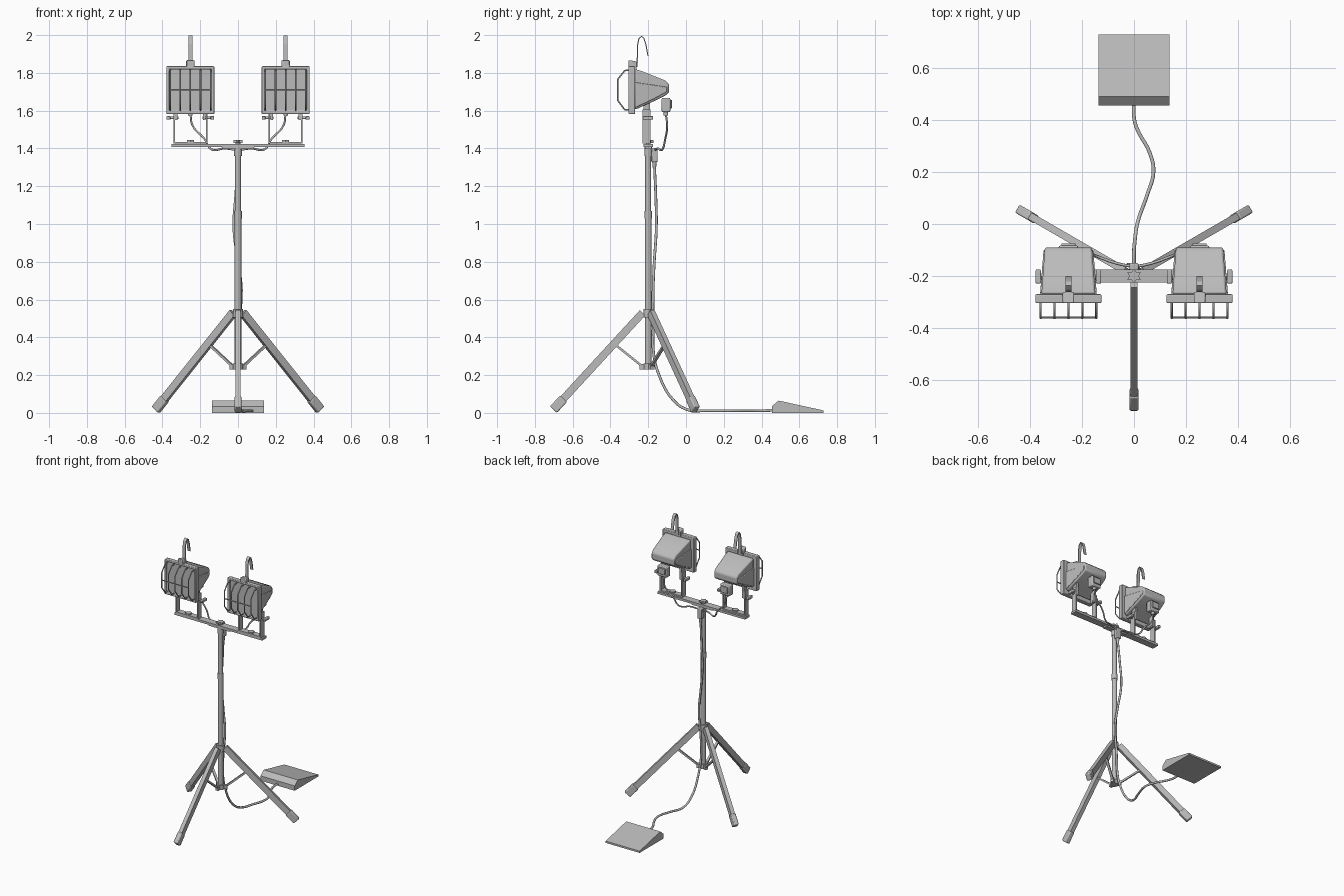
import bpy, bmesh, math
from mathutils import Vector, Matrix

cube = bpy.data.objects.get("Cube")
if cube:
    bpy.data.objects.remove(cube, do_unlink=True)

grey = bpy.data.materials.new("plain grey")
grey.use_nodes = True
grey.diffuse_color = (0.5, 0.5, 0.5, 1)
grey.node_tree.nodes["Principled BSDF"].inputs["Base Color"].default_value = (0.5, 0.5, 0.5, 1)

POLE_Y = -0.2


def finish(name, bm, bevel=0, smooth=False):
    bmesh.ops.recalc_face_normals(bm, faces=bm.faces[:])
    mesh = bpy.data.meshes.new(name)
    bm.to_mesh(mesh)
    bm.free()
    mesh.materials.append(grey)
    ob = bpy.data.objects.new(name, mesh)
    bpy.context.collection.objects.link(ob)
    if bevel:
        mod = ob.modifiers.new("soft edges", "BEVEL")
        mod.width, mod.segments, mod.limit_method = bevel, 2, "ANGLE"
    if smooth or bevel:
        bpy.ops.object.select_all(action="DESELECT")
        ob.select_set(True)
        bpy.context.view_layer.objects.active = ob
        bpy.ops.object.shade_smooth_by_angle(angle=math.radians(40))
    return ob


def box(name, centre, size, bevel=0):
    bm = bmesh.new()
    bmesh.ops.create_cube(bm, size=1)
    bmesh.ops.scale(bm, vec=size, verts=bm.verts)
    bmesh.ops.translate(bm, vec=centre, verts=bm.verts)
    return finish(name, bm, bevel)


def frame(a, b):
    # local z along a->b, local y upright
    z = (b - a).normalized()
    ref = Vector((0, 0, 1)) if abs(z.z) < 0.99 else Vector((0, 1, 0))
    x = ref.cross(z).normalized()
    rot = Matrix((x, z.cross(x), z)).transposed().to_4x4()
    return Matrix.Translation((a + b) / 2) @ rot


def beam(name, a, b, width, depth, bevel=0):
    a, b = Vector(a), Vector(b)
    bm = bmesh.new()
    bmesh.ops.create_cube(bm, size=1)
    bmesh.ops.scale(bm, vec=(width, depth, (b - a).length), verts=bm.verts)
    bm.transform(frame(a, b))
    return finish(name, bm, bevel)


def rod(name, a, b, r, sides=16, r2=None):
    a, b = Vector(a), Vector(b)
    bm = bmesh.new()
    bmesh.ops.create_cone(bm, cap_ends=True, segments=sides, radius1=r,
                          radius2=r if r2 is None else r2, depth=(b - a).length)
    bm.transform(frame(a, b))
    return finish(name, bm, smooth=True)


def prism(name, profile, x, half, bevel=0, taper=None):
    # side profile (y, z) extruded across x; taper maps y to a width factor
    bm = bmesh.new()
    rings = []
    for s in (-1, 1):
        rings.append([bm.verts.new((x + s * half * (taper(y) if taper else 1), y, z))
                      for y, z in profile])
        bm.faces.new(rings[-1])
    for i in range(len(profile)):
        j = (i + 1) % len(profile)
        bm.faces.new((rings[0][i], rings[0][j], rings[1][j], rings[1][i]))
    return finish(name, bm, bevel)


def tube(name, points, r, smooth_path=True):
    curve = bpy.data.curves.new(name, "CURVE")
    curve.dimensions = "3D"
    curve.bevel_depth, curve.bevel_resolution = r, 2
    curve.use_fill_caps = True
    curve.resolution_u = 5
    if smooth_path:
        sp = curve.splines.new("BEZIER")
        sp.bezier_points.add(len(points) - 1)
        for bp, p in zip(sp.bezier_points, points):
            bp.co = p
            bp.handle_left_type = bp.handle_right_type = "AUTO"
    else:
        sp = curve.splines.new("POLY")
        sp.points.add(len(points) - 1)
        for pt, p in zip(sp.points, points):
            pt.co = (*p, 1)
    curve.materials.append(grey)
    ob = bpy.data.objects.new(name, curve)
    bpy.context.collection.objects.link(ob)
    bpy.ops.object.select_all(action="DESELECT")
    ob.select_set(True)
    bpy.context.view_layer.objects.active = ob
    bpy.ops.object.convert(target="MESH")


# Central pole and collars
for name, z0, z1, r in (("lower_pole", 0.23, 1.05, 0.018), ("upper_pole", 1.05, 1.41, 0.016),
                        ("pole_joint", 1.03, 1.07, 0.02), ("bottom_collar", 0.23, 0.262, 0.026),
                        ("leg_collar", 0.505, 0.55, 0.026), ("top_collar", 1.36, 1.41, 0.021)):
    rod(name, (0, POLE_Y, z0), (0, POLE_Y, z1), r)

# Three folding legs with feet and braces
for side, deg in (("front", -90), ("left", 30), ("right", 150)):
    out = Vector((math.cos(math.radians(deg)), math.sin(math.radians(deg)), 0))

    def at(r, z):
        return out * r + Vector((0, POLE_Y, z))
    top, end = at(0.03, 0.53), at(0.502, 0.017)
    back = (top - end).normalized()
    beam(side + "_leg", top, end + back * 0.01, 0.028, 0.04)
    beam(side + "_foot", end + back * 0.08, end, 0.035, 0.05, 0.006)
    beam(side + "_brace", at(0.185, 0.37), at(0.03, 0.245), 0.016, 0.012)
    beam(side + "_brace_lug", at(0.01, 0.245), at(0.045, 0.245), 0.022, 0.028)

# Crossbar with clamp and star knob
box("crossbar", (0, POLE_Y, 1.416), (0.705, 0.05, 0.016))
box("crossbar_clamp", (0, POLE_Y, 1.404), (0.17, 0.036, 0.012))
rod("knob_stem", (0, POLE_Y, 1.42), (0, POLE_Y, 1.436), 0.012)
bm = bmesh.new()
star = [bm.verts.new(((0.029 if i % 2 else 0.018) * math.cos(i * math.pi / 6),
                      POLE_Y + (0.029 if i % 2 else 0.018) * math.sin(i * math.pi / 6), 1.43))
        for i in range(12)]
face = bm.faces.new(star)
ext = bmesh.ops.extrude_face_region(bm, geom=[face])["geom"]
bmesh.ops.translate(bm, vec=(0, 0, 0.014), verts=[v for v in ext if isinstance(v, bmesh.types.BMVert)])
finish("star_knob", bm)


def body_taper(y):
    return 1 - 0.13 * (y + 0.27) / 0.18


for side, s in (("left", 1), ("right", -1)):
    cx = 0.252 * s
    # Housing: tapered shell plus slightly wider lower tiers
    prism(side + "_lamp_housing", [(-0.27, 1.605), (-0.27, 1.82), (-0.235, 1.81), (-0.11, 1.76),
                                   (-0.09, 1.74), (-0.09, 1.695), (-0.11, 1.68), (-0.17, 1.65)],
          cx, 0.104, 0.008, body_taper)
    prism(side + "_lamp_skirt", [(-0.27, 1.615), (-0.27, 1.75), (-0.1, 1.725),
                                 (-0.1, 1.7), (-0.17, 1.662)], cx, 0.109, 0.004, body_taper)
    # Front frame with recessed glass
    bm = bmesh.new()
    bmesh.ops.create_cube(bm, size=1)
    bmesh.ops.scale(bm, vec=(0.253, 0.034, 0.253), verts=bm.verts)
    bmesh.ops.translate(bm, vec=(cx, -0.287, 1.709), verts=bm.verts)
    bm.normal_update()
    front = [f for f in bm.faces if f.normal.y < -0.9]
    bmesh.ops.inset_region(bm, faces=front, thickness=0.02)
    bmesh.ops.inset_region(bm, faces=front, thickness=0.003, depth=-0.012)
    finish(side + "_lamp_frame", bm, 0.004)
    # Wire guard
    for i in range(5):
        x = cx + (i - 2) * 0.0535
        tube(side + "_guard_wire", [(x, -0.298, 1.815), (x, -0.325, 1.812), (x, -0.362, 1.765),
                                    (x, -0.362, 1.655), (x, -0.325, 1.606), (x, -0.298, 1.603)],
             0.0042, False)
    rod(side + "_guard_crossbar", (cx - 0.107, -0.36, 1.71), (cx + 0.107, -0.36, 1.71), 0.004, 8)
    # Hanging hook on its block
    prism(side + "_hook_block", [(-0.304, 1.83), (-0.304, 1.868), (-0.262, 1.86), (-0.262, 1.8)],
          cx, 0.022, 0.005)
    path = [(-0.262, 1.83), (-0.259, 1.95), (-0.252, 1.982), (-0.236, 1.997), (-0.221, 1.985),
            (-0.209, 1.95), (-0.199, 1.89)]
    inner = [(-0.256, 1.83), (-0.253, 1.95), (-0.247, 1.978), (-0.236, 1.991), (-0.225, 1.981),
             (-0.215, 1.95), (-0.204, 1.89)]
    prism(side + "_hook", path + inner[::-1], cx, 0.011)
    # Swivel bracket with wing knobs
    box(side + "_bracket_base", (cx, POLE_Y - 0.008, 1.43), (0.18, 0.042, 0.01))
    rod(side + "_bracket_bolt", (cx, POLE_Y - 0.008, 1.43), (cx, POLE_Y - 0.008, 1.444), 0.022, 6)
    for t in (-1, 1):
        x = cx + t * 0.086
        box(side + "_bracket_arm", (x, POLE_Y - 0.008, 1.515), (0.009, 0.042, 0.18))
        box(side + "_lamp_ear", (x - t * 0.012, POLE_Y - 0.008, 1.6), (0.014, 0.036, 0.1))
        rod(side + "_bracket_screw", (x - t * 0.022, POLE_Y - 0.008, 1.562),
            (x + t * 0.036, POLE_Y - 0.008, 1.562), 0.007, 10)
        box(side + "_wing_knob", (x + t * 0.03, POLE_Y - 0.002, 1.562), (0.02, 0.054, 0.02), 0.004)
    # Junction box and its lead to the pole
    box(side + "_junction_box", (cx, -0.106, 1.63), (0.075, 0.046, 0.075), 0.006)
    box(side + "_junction_cover", (cx, -0.08, 1.635), (0.055, 0.01, 0.045), 0.003)
    rod(side + "_cable_gland", (cx, -0.106, 1.575), (cx, -0.106, 1.6), 0.012)
    tube(side + "_lamp_cable", [(cx, -0.106, 1.58), (cx - s * 0.012, -0.1, 1.52),
                                (cx - s * 0.075, -0.11, 1.45), (s * 0.14, -0.125, 1.395),
                                (s * 0.07, -0.15, 1.4), (0, -0.165, 1.39)], 0.0055)

# Cable splitter and main lead to the pedal
box("cable_splitter", (0, -0.167, 1.365), (0.034, 0.034, 0.075), 0.005)
rod("splitter_gland", (0, -0.167, 1.29), (0, -0.167, 1.33), 0.008, 12, 0.012)
tube("main_cable", [(0, -0.167, 1.31), (-0.012, -0.16, 1.15), (-0.022, -0.157, 0.98),
                    (0, -0.168, 0.8), (0.018, -0.174, 0.65), (0.003, -0.174, 0.45),
                    (0, -0.172, 0.32), (0, -0.15, 0.22), (0.003, -0.065, 0.065),
                    (0.015, 0.01, 0.016), (0.05, 0.11, 0.012), (0.075, 0.2, 0.012),
                    (0.062, 0.27, 0.012), (0.01, 0.37, 0.012), (0, 0.41, 0.012),
                    (0, 0.47, 0.014)], 0.0075)

# Foot pedal wedge
prism("foot_pedal", [(0.455, 0), (0.455, 0.035), (0.49, 0.065), (0.728, 0.013), (0.728, 0)], 0, 0.137)
